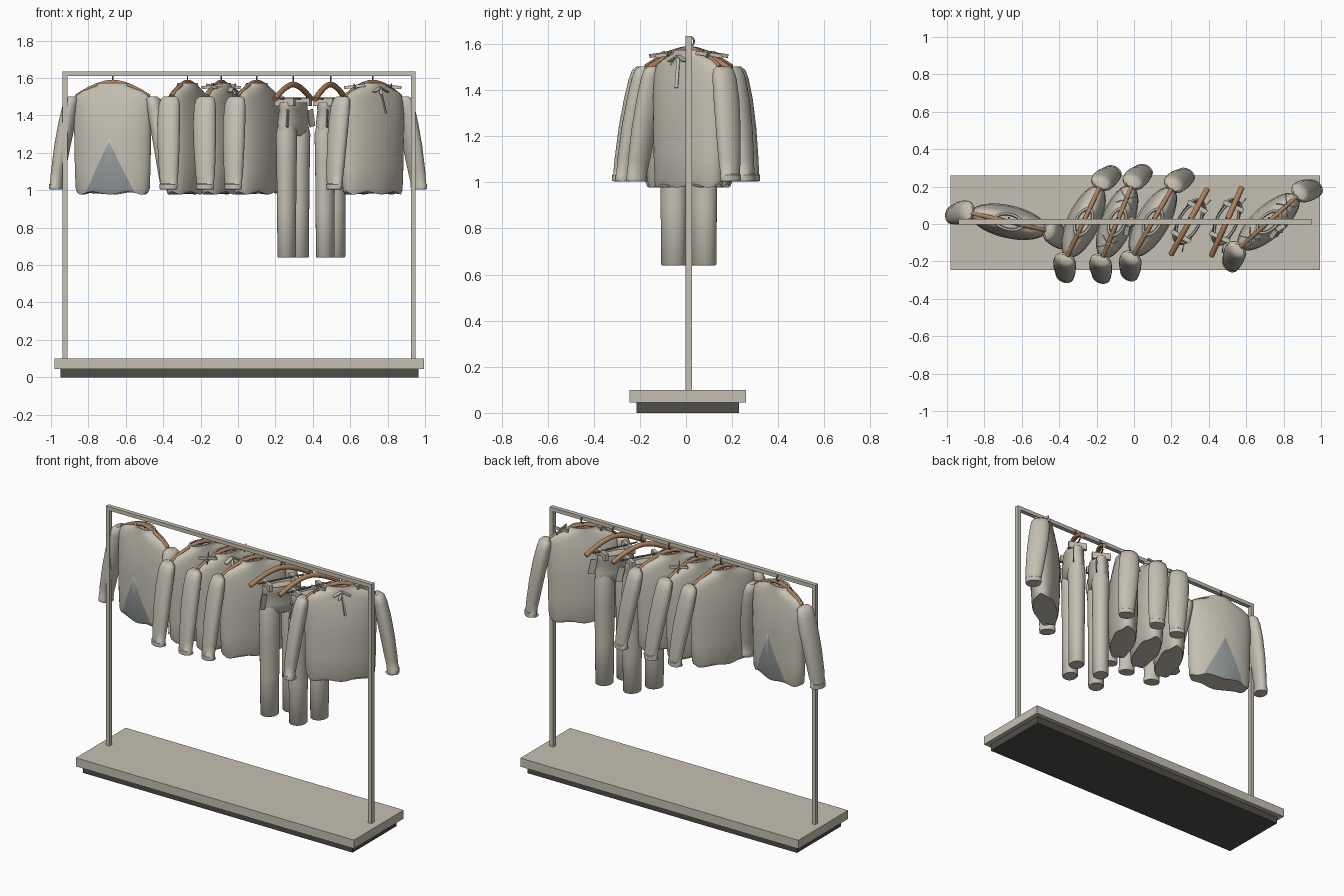
import bpy, bmesh
from math import sin, cos, pi, radians
from mathutils import Matrix, Vector

if "Cube" in bpy.data.objects:
    bpy.data.objects.remove(bpy.data.objects["Cube"])


def material(name, rgb):
    m = bpy.data.materials.new(name)
    m.use_nodes = True
    m.diffuse_color = (*rgb, 1)
    m.node_tree.nodes["Principled BSDF"].inputs["Base Color"].default_value = (*rgb, 1)
    return m


CLOTH = material("warm light grey", (0.56, 0.53, 0.45))
DARK = material("dark plinth", (0.08, 0.075, 0.065))
WOOD = material("brown wood", (0.42, 0.22, 0.11))
PANEL = material("cool grey panel", (0.3, 0.32, 0.32))
METAL = material("hook metal", (0.2, 0.19, 0.17))


def finish(name, bm, mat, place=Matrix(), angle=45):
    bmesh.ops.recalc_face_normals(bm, faces=bm.faces)
    mesh = bpy.data.meshes.new(name)
    bm.to_mesh(mesh)
    bm.free()
    mesh.materials.append(mat)
    for p in mesh.polygons:
        p.use_smooth = angle > 0
    if angle:
        mesh.set_sharp_from_angle(angle=radians(angle))
    ob = bpy.data.objects.new(name, mesh)
    ob.matrix_world = place
    bpy.context.scene.collection.objects.link(ob)
    return ob


def box(name, lo, hi, mat, place=Matrix()):
    lo, hi = Vector(lo), Vector(hi)
    bm = bmesh.new()
    bmesh.ops.create_cube(bm, size=1, matrix=Matrix.Translation((lo + hi) / 2)
                          @ Matrix.Diagonal((*(hi - lo), 1)))
    return finish(name, bm, mat, place, 0)


def strap(name, a, b, width, place, mat=CLOTH, up="Y"):
    # thin flat band running from a to b
    a, b = Vector(a), Vector(b)
    rot = (b - a).to_track_quat("Z", up).to_matrix().to_4x4()
    bm = bmesh.new()
    bmesh.ops.create_cube(bm, size=1, matrix=Matrix.Translation((a + b) / 2) @ rot
                          @ Matrix.Diagonal((width, 0.006, (b - a).length, 1)))
    return finish(name, bm, mat, place, 0)


def loft(name, rings, place, wave=0, sides=40):
    # rings: centre x, centre y, z, half width, half depth
    bm = bmesh.new()
    loops = []
    for i, (x, y, z, w, d) in enumerate(rings):
        loop = []
        for k in range(sides):
            t = 2 * pi * k / sides
            dz = wave * cos(6 * t) if i < 2 else 0
            loop.append(bm.verts.new((x + w * cos(t), y + d * sin(t), z + dz)))
        loops.append(loop)
    for a, b in zip(loops, loops[1:]):
        for k in range(sides):
            n = (k + 1) % sides
            bm.faces.new((a[k], a[n], b[n], b[k]))
    bm.faces.new(loops[0][::-1])
    bm.faces.new(loops[-1])
    return finish(name, bm, CLOTH, place)


def tube(name, points, radius, mat, place):
    cu = bpy.data.curves.new(name, "CURVE")
    cu.dimensions = "3D"
    cu.bevel_depth, cu.bevel_resolution, cu.use_fill_caps = radius, 3, True
    cu.resolution_u = 6
    sp = cu.splines.new("BEZIER")
    sp.bezier_points.add(len(points) - 1)
    for bp, p in zip(sp.bezier_points, points):
        bp.co = p
        bp.handle_left_type = bp.handle_right_type = "AUTO"
    tmp = bpy.data.objects.new(name + "_path", cu)
    bpy.context.scene.collection.objects.link(tmp)
    bpy.context.view_layer.update()
    mesh = bpy.data.meshes.new_from_object(
        tmp.evaluated_get(bpy.context.evaluated_depsgraph_get()))
    bm = bmesh.new()
    bm.from_mesh(mesh)
    bpy.data.objects.remove(tmp)
    bm.faces.ensure_lookup_table()
    for f in bm.faces:
        f.material_index = 0
    return finish(name, bm, mat, place)


def hanger(tag, place, lift, radius):
    half = [(0.06, 1.555), (0.13, 1.527), (0.2, 1.487)]
    pts = [(-u, 0, z + lift) for u, z in half[::-1]] + [(0, 0, 1.565 + lift)]
    pts += [(u, 0, z + lift) for u, z in half]
    tube(f"hanger_{tag}", pts, radius, WOOD, place)
    hook = [(0, 0, 1.56), (0, 0, 1.582), (0, 0.021, 1.603), (0, 0.018, 1.626), (0, 0, 1.631)]
    tube(f"hook_{tag}", hook, 0.004, METAL, Matrix.Translation(place.translation))


def shirt(tag, x, turn, panel=False, ties=False):
    place = Matrix.Translation((x, 0.012, 0)) @ Matrix.Rotation(radians(turn), 4, "Z")
    profile = [(0.985, 0.195, 0.072), (1.005, 0.203, 0.079), (1.12, 0.207, 0.086),
               (1.28, 0.21, 0.088), (1.4, 0.213, 0.08), (1.47, 0.212, 0.067),
               (1.505, 0.2, 0.06), (1.53, 0.165, 0.055), (1.55, 0.11, 0.051),
               (1.557, 0.088, 0.05), (1.574, 0.08, 0.046), (1.574, 0.068, 0.036),
               (1.545, 0.064, 0.032)]
    body = loft(f"torso_{tag}", [(0, 0, *p) for p in profile], place, wave=0.008)
    if panel:
        # triangular panel cut into the front and back
        apex, half, tall = 1.262, 0.137, 0.28
        bm = bmesh.new()
        bm.from_mesh(body.data)
        for s in (1, -1):
            bmesh.ops.bisect_plane(bm, geom=bm.verts[:] + bm.edges[:] + bm.faces[:],
                                   plane_co=(0, 0, apex), plane_no=(s * tall, 0, half))
        bm.normal_update()
        for f in bm.faces:
            c = f.calc_center_median()
            if c.z < apex - abs(c.x) * tall / half and abs(f.normal.z) < 0.7:
                f.material_index = 1
        bm.to_mesh(body.data)
        bm.free()
        body.data.materials.append(PANEL)
    # sleeves hang outward and slightly forward, ending in cuffs
    sleeve = [(0.29, -0.03, 1.003, 0.03, 0.042), (0.305, -0.03, 1.006, 0.036, 0.049),
              (0.304, -0.03, 1.032, 0.037, 0.051), (0.302, -0.03, 1.036, 0.034, 0.048),
              (0.293, -0.026, 1.1, 0.038, 0.055), (0.272, -0.015, 1.24, 0.043, 0.062),
              (0.25, -0.005, 1.36, 0.045, 0.064), (0.232, 0, 1.45, 0.042, 0.06),
              (0.224, 0, 1.487, 0.036, 0.052), (0.22, 0, 1.502, 0.022, 0.035)]
    for side, s in (("left", 1), ("right", -1)):
        loft(f"{side}_sleeve_{tag}", [(s * u, *r) for u, *r in sleeve], place, sides=28)
        if ties:
            # crossed shoulder straps
            for d in (1, -1):
                strap(f"{side}_shoulder_strap_{tag}_{d}", (s * 0.095, d * 0.045, 1.562),
                      (s * 0.165, -d * 0.045, 1.548), 0.016, place, up="X")
    if ties:
        # neck bow with hanging tails
        for s in (1, -1):
            strap(f"bow_loop_{tag}_{s}", (0, -0.06, 1.55), (s * 0.05, -0.07, 1.525), 0.026, place)
            strap(f"bow_tail_{tag}_{s}", (0, -0.06, 1.55),
                  (s * 0.018, -0.089, 1.46 - s * 0.05), 0.014, place)
    hanger(tag, place, 0.014, 0.012)


def trousers(tag, x, turn):
    place = Matrix.Translation((x, 0.012, 0)) @ Matrix.Rotation(radians(turn), 4, "Z")
    hips = [(1.29, 0.1, 0.035), (1.31, 0.13, 0.052), (1.36, 0.132, 0.062), (1.43, 0.115, 0.058),
            (1.435, 0.118, 0.061), (1.468, 0.112, 0.057), (1.468, 0.104, 0.049), (1.45, 0.1, 0.046)]
    loft(f"hips_{tag}", [(0, 0, *h) for h in hips], place)
    leg = [(0.64, 0.05, 0.043), (0.645, 0.055, 0.048), (0.9, 0.058, 0.049), (1.15, 0.061, 0.052),
           (1.3, 0.063, 0.055), (1.35, 0.05, 0.045)]
    for side, s in (("left", 1), ("right", -1)):
        loft(f"{side}_leg_{tag}", [(s * 0.072, 0, *r) for r in leg], place, sides=28)
        # flared pocket, and a clip holding the waistband
        strap(f"{side}_pocket_{tag}", (s * 0.122, -0.035, 1.43), (s * 0.14, -0.04, 1.34),
              0.04, place, up="X")
        box(f"{side}_clip_{tag}", (s * 0.09 - 0.012, -0.058, 1.45),
            (s * 0.09 + 0.012, 0.058, 1.492), CLOTH, place)
    tube(f"clip_bar_{tag}", [(-0.15, 0, 1.49), (0.15, 0, 1.49)], 0.005, METAL, place)
    hanger(tag, place, 0, 0.015)


# rail stand
box("plinth", (-0.95, -0.215, 0), (0.965, 0.23, 0.045), DARK)
box("base_plate", (-0.98, -0.245, 0.045), (0.995, 0.26, 0.1), CLOTH)
box("right_post", (-0.937, -0.002, 0.1), (-0.912, 0.026, 1.612), CLOTH)
box("left_post", (0.925, -0.002, 0.1), (0.95, 0.026, 1.612), CLOTH)
box("top_rail", (-0.937, -0.002, 1.612), (0.95, 0.026, 1.636), CLOTH)

# garments along the rail
shirt("a", -0.67, -13, panel=True)
shirt("b", -0.27, 65)
shirt("c", -0.09, 68, ties=True)
shirt("d", 0.1, 60)
trousers("a_trousers", 0.295, 61)
trousers("b_trousers", 0.495, 66)
shirt("e", 0.72, 42, ties=True)
